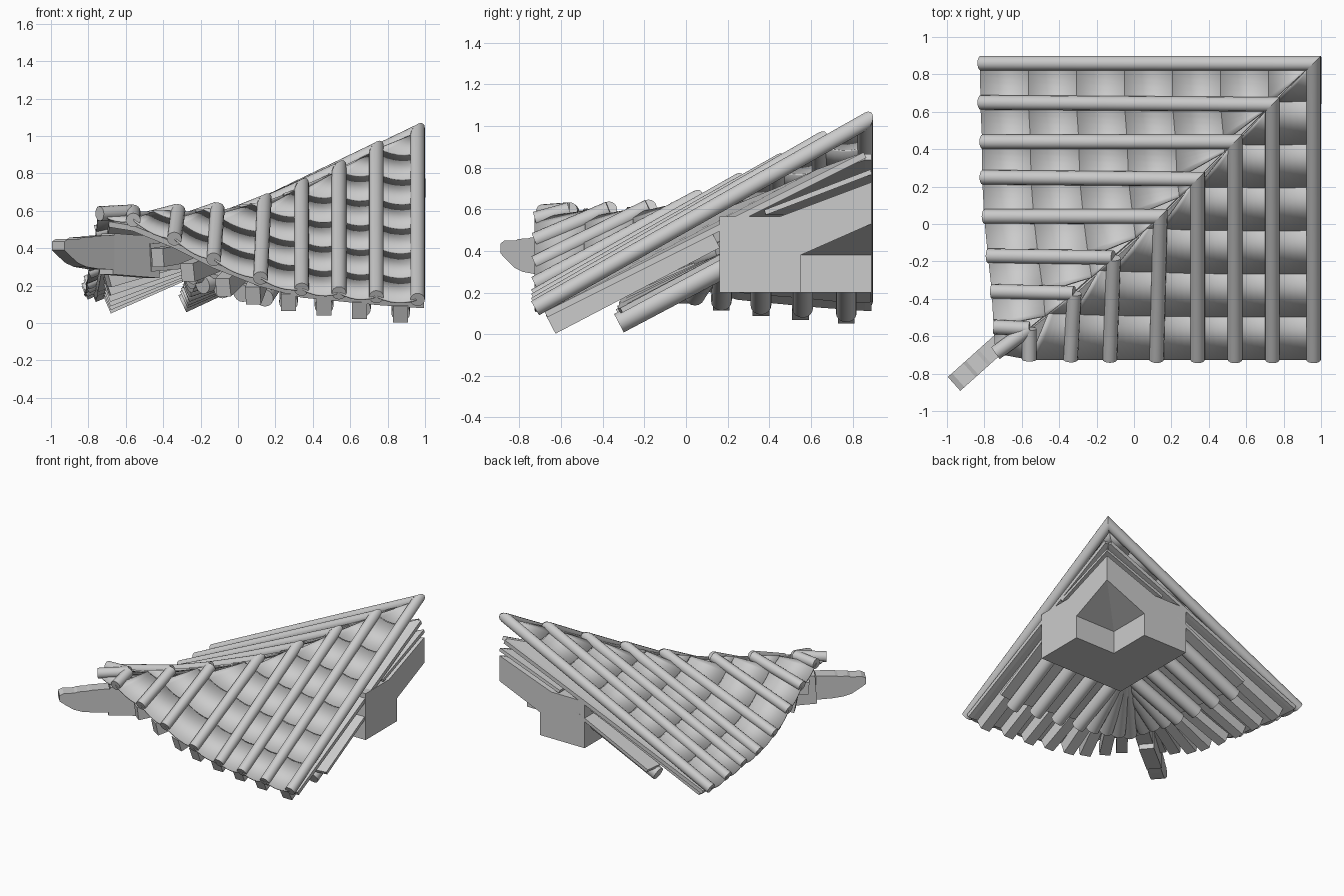
import bpy, bmesh, math
from mathutils import Vector, Matrix

cube = bpy.data.objects.get("Cube")
if cube:
    bpy.data.objects.remove(cube, do_unlink=True)

GREY = (0.6, 0.6, 0.6, 1)
stone = bpy.data.materials.new("grey_stone")
stone.use_nodes = True
stone.diffuse_color = GREY
stone.node_tree.nodes["Principled BSDF"].inputs["Base Color"].default_value = GREY


def finish(bm, name, thickness=0.0, smooth=False):
    bmesh.ops.recalc_face_normals(bm, faces=bm.faces)
    mesh = bpy.data.meshes.new(name)
    bm.to_mesh(mesh)
    bm.free()
    mesh.materials.append(stone)
    ob = bpy.data.objects.new(name, mesh)
    bpy.context.collection.objects.link(ob)
    if thickness:
        mod = ob.modifiers.new("thickness", "SOLIDIFY")
        mod.thickness, mod.offset = thickness, 0
    if smooth:
        bpy.ops.object.select_all(action="DESELECT")
        ob.select_set(True)
        bpy.context.view_layer.objects.active = ob
        bpy.ops.object.shade_smooth_by_angle(angle=math.radians(35))


def bar(bm, a, b, width, height, round_bar=False):
    a, b = Vector(a), Vector(b)
    d = (b - a).normalized()
    side = d.cross(Vector((0, 0, 1))).normalized()
    frame = Matrix((side, side.cross(d), d)).transposed().to_4x4()
    frame = Matrix.Translation((a + b) / 2) @ frame
    frame = frame @ Matrix.Diagonal((width, height, (b - a).length, 1))
    if round_bar:
        bmesh.ops.create_cone(bm, cap_ends=True, segments=16, radius1=0.5,
                              radius2=0.5, depth=1, matrix=frame)
    else:
        bmesh.ops.create_cube(bm, size=1, matrix=frame)


def to_front(p):
    return Vector(p)


def to_side(p):
    """Swap the front slope for the slightly higher side slope."""
    return Vector((p[1] + 0.1, p[0] - 0.1, p[2] + 0.05))


# Hip line from the peak to the corner, and the two eaves
hip = [Vector(p) for p in (
    (.96, .86, 1.02), (.74, .64, .925), (.54, .44, .82), (.34, .24, .725), (.14, .04, .645),
    (-.11, -.18, .61), (-.32, -.37, .6), (-.56, -.56, .595))]
corner = Vector((-.74, -.69, .585))
eave_z = (.125, .14, .16, .18, .24, .34, .45, .55)
front_x = (.96, .74, .54, .34, .12, -.13, -.34, -.56)
side_y = (.86, .65, .44, .25, .04, -.17, -.36, -.55)
side_x = (-.82, -.82, -.81, -.81, -.8, -.78, -.76, -.75)
front = [Vector((x, -.725, z)) for x, z in zip(front_x, eave_z)]
side = [Vector((x, y, z + .035)) for x, y, z in zip(side_x, side_y, eave_z)]


def along(col, other, d):
    """Point up a tile line, turning along the hip past its top."""
    length = (col[1] - col[0]).length
    if d <= length:
        return col[0].lerp(col[1], d / length)
    rest = (other[1] - other[0]).length - length
    return col[1].lerp(other[1], min(1, (d - length) / rest))


def slope(label, eaves, step, edge, outward):
    cols = list(zip(eaves, hip)) + [(corner, hip[-1])]

    # Round cover tiles, the long ones mitred on the hip
    bm = bmesh.new()
    for eave, top in cols[:5]:
        bar(bm, eave, top + (top - eave).normalized() * .07, .078, .078, True)
    bmesh.ops.bisect_plane(bm, geom=bm.verts[:] + bm.edges[:] + bm.faces[:],
                           plane_co=(.1, 0, 0), plane_no=outward, clear_outer=True)
    for eave, top in cols[5:8]:
        bar(bm, eave, top, .078, .078, True)
    finish(bm, "cover_tiles_" + label, smooth=True)

    # Sagging, overlapping pan tiles between the covers
    bm = bmesh.new()
    for a, b in zip(cols, cols[1:]):
        longest = max((c[1] - c[0]).length for c in (a, b))
        full = (a[0] - b[0]).length
        for k in range(math.ceil(longest / step)):
            rows = []
            for d, lift in ((k * step, .007), (min((k + 1) * step, longest), 0)):
                p, q = along(a, b, d), along(b, a, d)
                sag = .024 * min(1, (p - q).length / full) ** 2
                row = []
                for j in range(7):
                    u = j / 6
                    drop = lift - .005 - sag * 4 * u * (1 - u)
                    row.append(bm.verts.new(p.lerp(q, u) + Vector((0, 0, drop))))
                rows.append(row)
            for j in range(6):
                bm.faces.new((rows[0][j], rows[0][j + 1], rows[1][j + 1], rows[1][j]))
    bmesh.ops.remove_doubles(bm, verts=bm.verts, dist=.0005)
    finish(bm, "pan_tiles_" + label, .01, True)

    # Boarding under the tiles, carried out to the cut edge
    bm = bmesh.new()
    low, high = [], []
    for eave, top in [(cols[0][0] + edge, cols[0][1] + edge)] + cols:
        length = (top - eave).length
        low.append(bm.verts.new(eave.lerp(top, .06 / length) - Vector((0, 0, .06))))
        high.append(bm.verts.new(top - Vector((0, 0, .05 + .06 * length))))
    for i in range(len(low) - 1):
        bm.faces.new((low[i], low[i + 1], high[i + 1], high[i]))
    finish(bm, "roof_boards_" + label, .03)


slope("front", front, .265, Vector((.035, 0, 0)), (-1, 1, 0))
slope("side", side, .285, Vector((0, .03, 0)), (1, -1, 0))

bm = bmesh.new()
bar(bm, corner, hip[-1], .078, .078, True)
finish(bm, "corner_tile", smooth=True)

# Square outer rafters and round inner rafters, fanning at the corner
fly_x = (.87, .65, .46, .27, .08, -.08, -.27, -.43)
fly_z = (.047, .065, .085, .11, .145, .19, .27, .35)
low_x = (.87, .66, .46, .27, .14, .02, -.09, -.19)
low_z = (.053, .075, .09, .11, .135, .16, .18, .205)
for label, place, reach in (("front", to_front, 0), ("side", to_side, .15)):
    bm = bmesh.new()
    for x, z in zip(fly_x, fly_z):
        bar(bm, place((x, -.65 - reach, z)), place((max(x, .2), .14, .46)), .08, .1)
    finish(bm, "outer_rafters_" + label)

    bm = bmesh.new()
    sheet = bmesh.new()
    ends = []
    for x, z in zip(low_x, low_z):
        tip = (x, -.34 + z / 3 - reach / 2, z)
        ends.append((tip, (max(x, .28), .24, .35)))
        bar(bm, place(ends[-1][0]), place(ends[-1][1]), .1, .1, True)
    finish(bm, "inner_rafters_" + label, smooth=True)

    # Boards on the inner rafters, carried out to the cut edge
    ends.insert(0, ((.99, -.31 - reach / 2, .055), (.99, .24, .35)))
    pairs = [[sheet.verts.new(place(p) + Vector((0, 0, .06))) for p in pair]
             for pair in ends]
    for p, q in zip(pairs, pairs[1:]):
        corners = [p[0], q[0], q[1], p[1]]
        if (p[1].co - q[1].co).length < .001:
            corners.pop()
        sheet.faces.new(corners)
    finish(sheet, "inner_boards_" + label, .025)

# Hip beam on the diagonal
bm = bmesh.new()
bar(bm, (-.7, -.61, .37), (-.45, -.4, .35), .11, .22)
bar(bm, (-.5, -.45, .35), (.3, .21, .42), .11, .15)
finish(bm, "hip_beam")

# Curved beam end beyond the corner
bm = bmesh.new()
outline = ((0, .39), (0, .435), (.03, .45), (.11, .45), (.13, .458), (.2, .46), (.22, .465),
           (.36, .47), (.36, .285), (.24, .29), (.16, .3), (.1, .32), (.04, .36))
out = Vector((.745, .667, 0))
wide = Vector((.667, -.745, 0)) * .05
loops = []
for s in (-1, 1):
    loops.append([bm.verts.new(Vector((-.962, -.855, z)) + out * t + wide * s)
                  for t, z in outline])
    bm.faces.new(loops[-1])
for i in range(len(outline)):
    j = (i + 1) % len(outline)
    bm.faces.new((loops[0][i], loops[0][j], loops[1][j], loops[1][i]))
finish(bm, "beam_end")


# Corner wall block: hipped top, hollow inner corner with a sloped ceiling
def ring(bm, inset, z):
    """Corner, front-slope end and side-slope end at an inset."""
    x, y = .26 + inset, .16 + inset
    return [bm.verts.new(p) for p in ((x, y, z), (1, y, z), (x, .89, z))]


bm = bmesh.new()
rings = [ring(bm, inset, z) for inset, z in
         ((0, .2), (0, .565), (.29, .565), (.39, .38), (.39, .2))]
peak = bm.verts.new((1, .89, .73))
ceiling = bm.verts.new((1, .89, .53))
for a, b in ((0, 1), (1, 2), (3, 4), (4, 0)):
    for e in (1, 2):
        bm.faces.new((rings[a][0], rings[a][e], rings[b][e], rings[b][0]))
for e in (1, 2):
    bm.faces.new((rings[2][0], rings[2][e], peak))
    bm.faces.new((rings[3][0], rings[3][e], ceiling))
    bm.faces.new([rings[i][e] for i in (0, 1, 2)] + [peak, ceiling]
                 + [rings[i][e] for i in (3, 4)])
finish(bm, "corner_wall")

# Board laid over the wall top
bm = bmesh.new()
base = ring(bm, .22, .585)
peak = bm.verts.new((1, .89, .78))
for e in (1, 2):
    bm.faces.new((base[0], base[e], peak))
finish(bm, "wall_top_board", .025)
